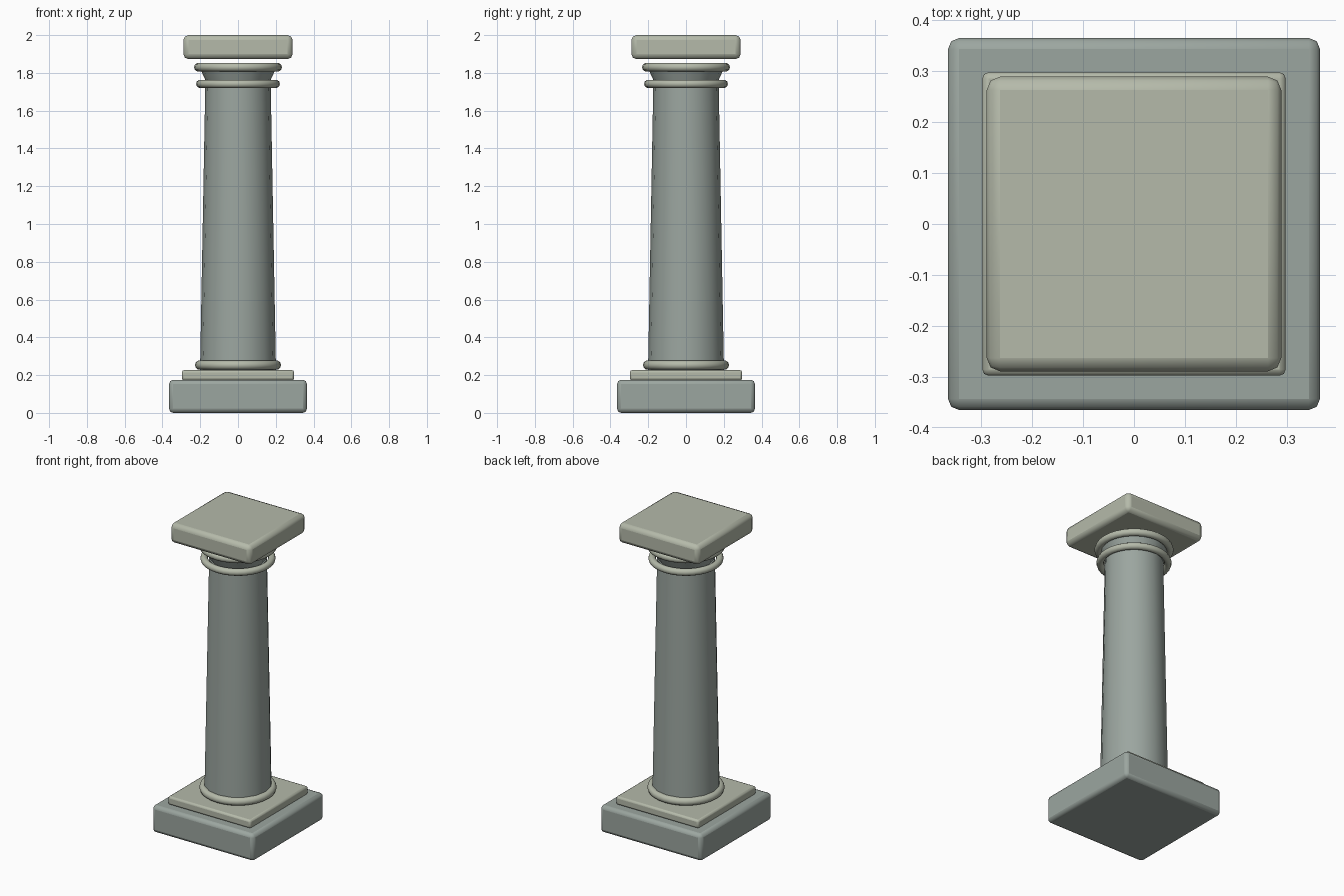
import bpy, math

if "Cube" in bpy.data.objects:
    bpy.data.objects.remove(bpy.data.objects["Cube"])

def material(name, rgb):
    m = bpy.data.materials.new(name)
    m.diffuse_color = (*rgb, 1)
    m.use_nodes = True
    m.node_tree.nodes["Principled BSDF"].inputs["Base Color"].default_value = m.diffuse_color
    return m

grey = material("grey_stone", (0.33, 0.38, 0.35))
pale = material("pale_stone", (0.46, 0.49, 0.40))

def finish(name, mat, angle):
    ob = bpy.context.object
    ob.name = name
    ob.data.materials.append(mat)
    bpy.ops.object.shade_smooth_by_angle(angle=math.radians(angle))
    return ob

def slab(name, width, z0, z1, bevel, mat):
    bpy.ops.mesh.primitive_cube_add(size=1, location=(0, 0, (z0 + z1) / 2))
    ob = bpy.context.object
    ob.scale = (width, width, z1 - z0)
    bpy.ops.object.transform_apply(location=False, rotation=False, scale=True)
    finish(name, mat, 20)
    b = ob.modifiers.new("rounded_edges", 'BEVEL')
    b.width, b.segments = bevel, 2

def drum(name, r0, r1, z0, z1, mat):
    # 16 sides with a corner on each axis
    bpy.ops.mesh.primitive_cone_add(vertices=16, radius1=r0, radius2=r1,
                                    depth=z1 - z0, location=(0, 0, (z0 + z1) / 2))
    finish(name, mat, 35)

def ring(name, major, minor, z):
    bpy.ops.mesh.primitive_torus_add(major_radius=major, minor_radius=minor,
                                     major_segments=32, minor_segments=10,
                                     location=(0, 0, z))
    finish(name, pale, 60)

# Base
slab("plinth", 0.73, 0.0, 0.175, 0.022, grey)
slab("base_step", 0.595, 0.172, 0.226, 0.012, pale)
ring("base_ring", 0.203, 0.025, 0.253)

# Shaft
drum("shaft", 0.201, 0.173, 0.225, 1.745, grey)

# Capital
ring("neck_ring", 0.20, 0.022, 1.742)
drum("capital_flare", 0.163, 0.21, 1.74, 1.845, grey)
ring("capital_ring", 0.21, 0.023, 1.83)
slab("capital_slab", 0.578, 1.873, 2.0, 0.026, pale)
